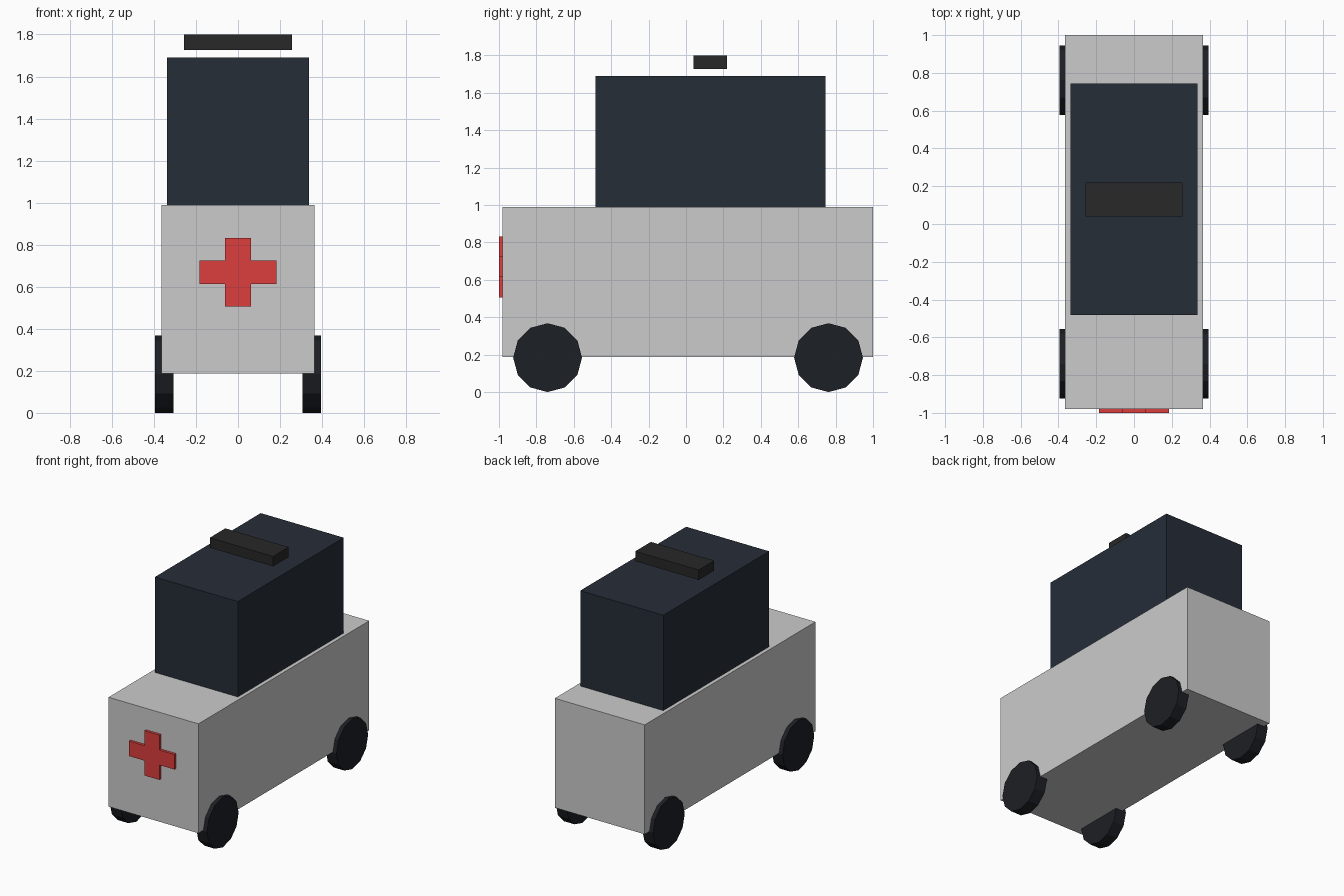
import bpy
import bmesh
from math import radians

if "Cube" in bpy.data.objects:
    bpy.data.objects.remove(bpy.data.objects["Cube"])


def material(name, rgb):
    mat = bpy.data.materials.new(name)
    mat.diffuse_color = (*rgb, 1)
    mat.use_nodes = True
    mat.node_tree.nodes["Principled BSDF"].inputs["Base Color"].default_value = mat.diffuse_color
    return mat


def box(name, x, y, z, mat=None):
    """Box from (min, max) ranges on each axis."""
    ranges = (x, y, z)
    bpy.ops.mesh.primitive_cube_add(size=1, location=[(a + b) / 2 for a, b in ranges])
    ob = bpy.context.object
    ob.name = name
    ob.scale = [b - a for a, b in ranges]
    bpy.ops.object.transform_apply(location=False, rotation=False, scale=True)
    if mat:
        ob.data.materials.append(mat)
    return ob


glass = material("dark_glass", (0.019, 0.026, 0.039))
rubber = material("rubber", (0.012, 0.014, 0.018))
black = material("black", (0.021, 0.021, 0.021))
red = material("red", (0.72, 0.048, 0.048))

# Body, cabin and the light bar hovering just above the roof
box("body", (-0.365, 0.365), (-0.98, 1.0), (0.187, 0.99))
box("cabin", (-0.337, 0.337), (-0.483, 0.745), (0.99, 1.69), glass)
box("light_bar", (-0.257, 0.257), (0.04, 0.22), (1.727, 1.8), black)

# Cross on the front: plus-shaped profile extruded back to the body
W, H, TX, TZ = 0.184, 0.164, 0.061, 0.055
quarter = [(W, TZ), (TX, TZ), (TX, H)]
profile = (quarter + [(-x, z) for x, z in reversed(quarter)]
           + [(-x, -z) for x, z in quarter] + [(x, -z) for x, z in reversed(quarter)])
bm = bmesh.new()
face = bm.faces.new([bm.verts.new((x, 0, z)) for x, z in profile])
extruded = bmesh.ops.extrude_face_region(bm, geom=[face])["geom"]
bmesh.ops.translate(bm, vec=(0, 0.02, 0),
                    verts=[v for v in extruded if isinstance(v, bmesh.types.BMVert)])
bmesh.ops.recalc_face_normals(bm, faces=bm.faces)
mesh = bpy.data.meshes.new("front_cross")
bm.to_mesh(mesh)
bm.free()
mesh.materials.append(red)
cross = bpy.data.objects.new("front_cross", mesh)
cross.location = (0, -1.0, 0.669)
bpy.context.collection.objects.link(cross)

# Four twelve-sided wheels
for end, y in (("front", -0.74), ("rear", 0.762)):
    for side, x in (("left", -0.351), ("right", 0.351)):
        bpy.ops.mesh.primitive_cylinder_add(vertices=12, radius=0.184, depth=0.087,
                                            location=(x, y, 0.184),
                                            rotation=(0, radians(90), 0))
        wheel = bpy.context.object
        wheel.name = f"{end}_{side}_wheel"
        wheel.data.materials.append(rubber)
